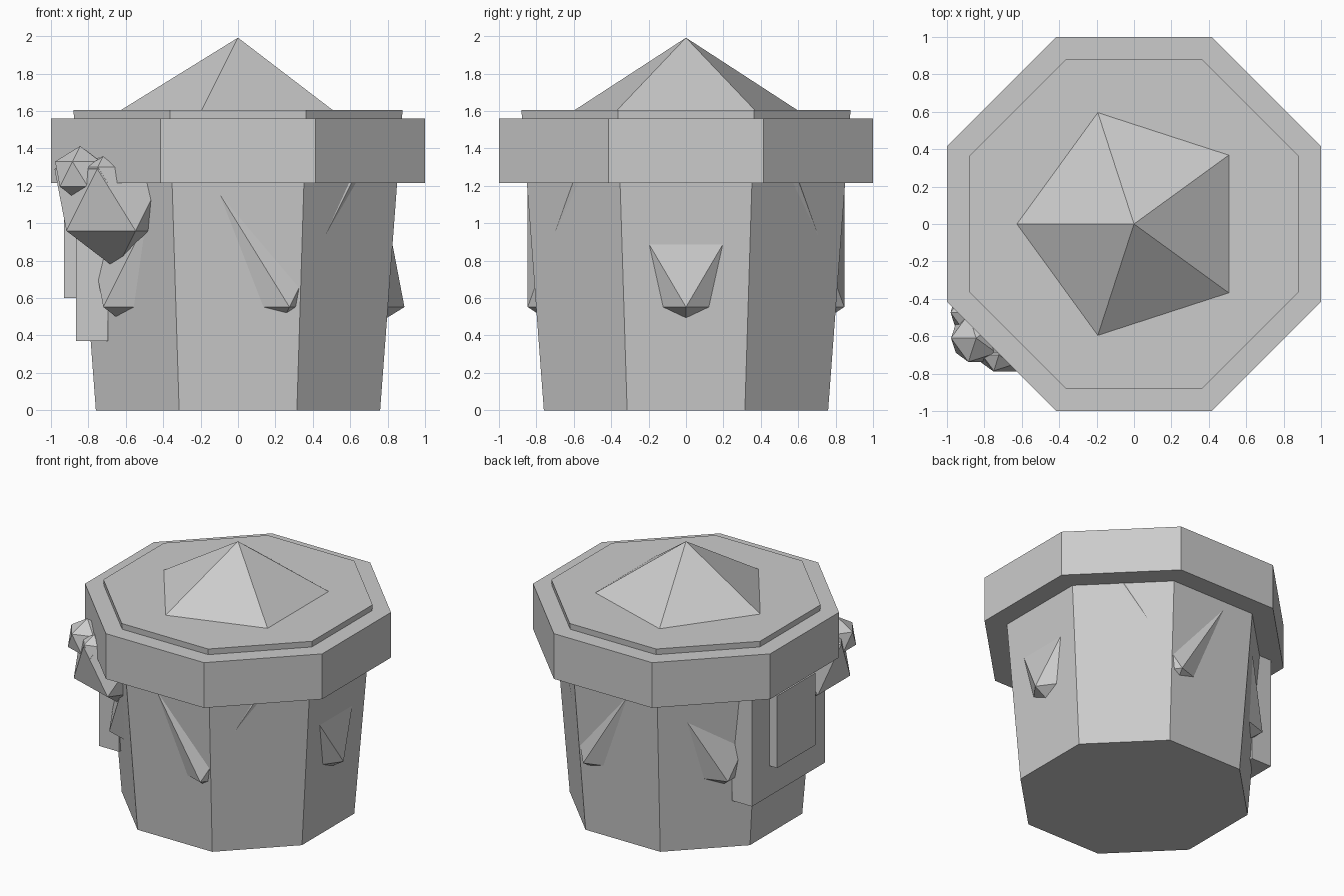
import bpy, math

if "Cube" in bpy.data.objects:
    bpy.data.objects.remove(bpy.data.objects["Cube"])

grey = bpy.data.materials.new("plain_grey")
grey.diffuse_color = (0.6, 0.6, 0.6, 1.0)
grey.use_nodes = True
grey.node_tree.nodes["Principled BSDF"].inputs["Base Color"].default_value = grey.diffuse_color


def finish(name):
    ob = bpy.context.object
    ob.name = name
    ob.data.materials.append(grey)
    return ob


def octagon(name, a_low, a_high, z0, z1):
    """Eight-sided frustum given by its flat-side distances."""
    k = 1 / math.cos(math.pi / 8)
    bpy.ops.mesh.primitive_cone_add(vertices=8, radius1=a_low * k, radius2=a_high * k,
                                    depth=z1 - z0, location=(0, 0, (z0 + z1) / 2),
                                    rotation=(0, 0, math.pi / 8))
    return finish(name)


def box(name, x, y, z):
    """Box from its min and max along each axis."""
    bpy.ops.mesh.primitive_cube_add(size=1, location=[sum(r) / 2 for r in (x, y, z)])
    ob = finish(name)
    ob.scale = [r[1] - r[0] for r in (x, y, z)]
    return ob


def gem(name, centre, radius):
    """Twenty-sided ball."""
    bpy.ops.mesh.primitive_ico_sphere_add(subdivisions=1, radius=radius, location=centre,
                                          rotation=(0, 0, math.pi))
    return finish(name)


# tapered pot and the wide rim around its top
octagon("pot", 0.76, 0.88, 0, 1.605)
octagon("rim", 1.0, 1.0, 1.215, 1.56)

# large faceted core: pokes out as the top peak and the wall spikes
gem("core", (0, 0, 0.997), 0.995)

# stepped plate on the left side
box("back_plate", (-0.865, -0.695), (-0.44, 0.44), (0.37, 1.38))
box("front_plate", (-0.93, -0.80), (-0.23, 0.23), (0.60, 1.15))

# cluster of balls at the front left
gem("large_ball", (-0.65, -0.473, 1.125), 0.37)
gem("medium_ball", (-0.844, -0.61, 1.263), 0.15)
gem("small_ball", (-0.722, -0.70, 1.257), 0.10)
